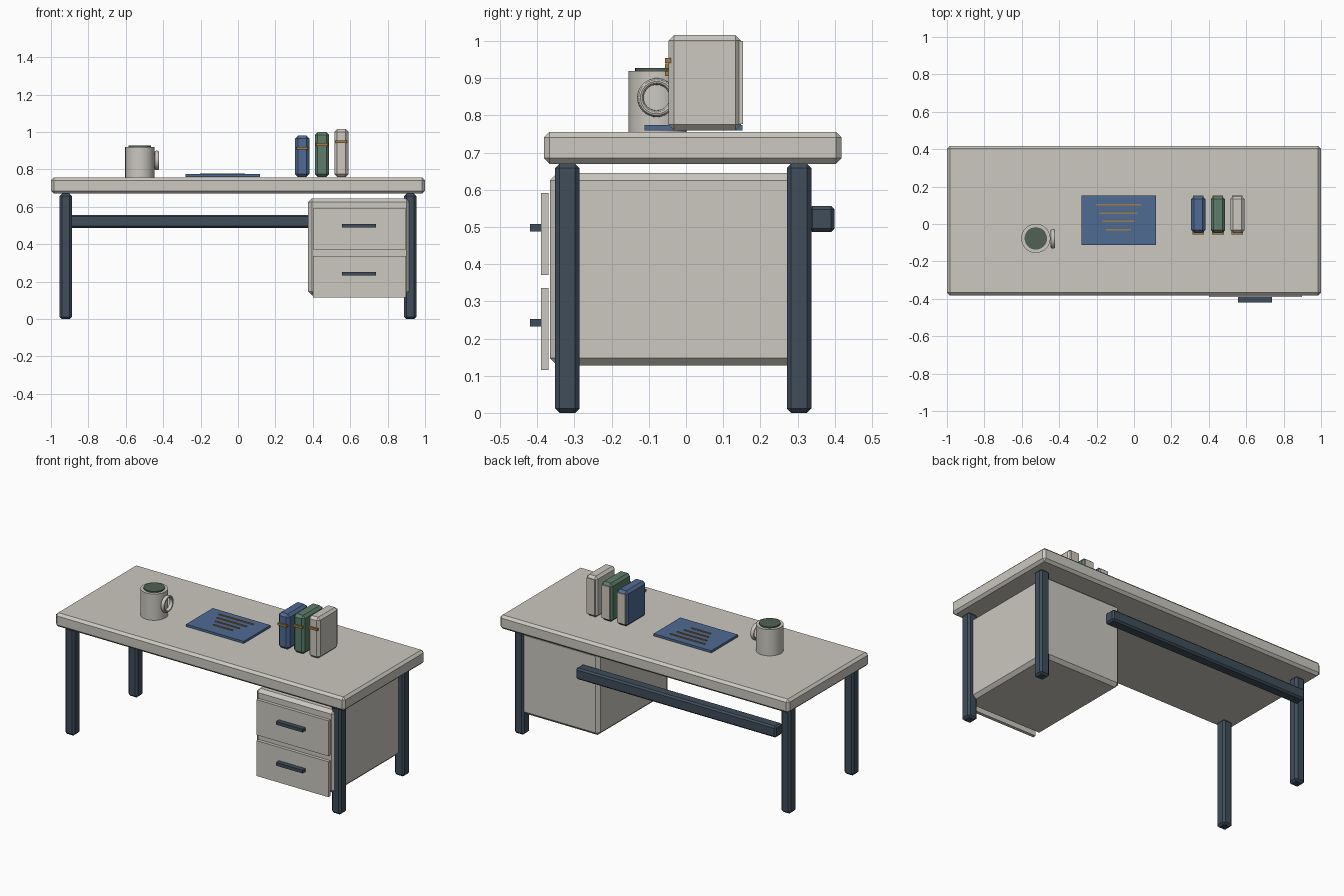
import bpy
from math import pi

if "Cube" in bpy.data.objects:
    bpy.data.objects.remove(bpy.data.objects["Cube"])


def material(name, rgb):
    m = bpy.data.materials.new(name)
    m.diffuse_color = (*rgb, 1)
    m.use_nodes = True
    m.node_tree.nodes["Principled BSDF"].inputs["Base Color"].default_value = m.diffuse_color
    return m


CREAM = material("warm_cream", (0.60, 0.58, 0.53))
PAPER = material("paper", (0.62, 0.58, 0.50))
SLATE = material("slate", (0.05, 0.075, 0.105))
BLUE = material("blue", (0.08, 0.145, 0.29))
GREEN = material("green", (0.11, 0.21, 0.15))
DARK = material("dark_green", (0.08, 0.12, 0.09))
OCHRE = material("ochre", (0.38, 0.20, 0.06))


def box(name, x, y, z, mat, bevel=0):
    """Box from (min, max) ranges, with an optional flat chamfer."""
    ranges = (x, y, z)
    bpy.ops.mesh.primitive_cube_add(size=1, location=[(a + b) / 2 for a, b in ranges])
    ob = bpy.context.object
    ob.name = name
    ob.scale = [b - a for a, b in ranges]
    bpy.ops.object.transform_apply(location=False, rotation=False, scale=True)
    ob.data.materials.append(mat)
    if bevel:
        mod = ob.modifiers.new("chamfer", 'BEVEL')
        mod.width = bevel
        mod.segments = 1
    return ob


def cylinder(name, x, y, z, r, mat):
    bpy.ops.mesh.primitive_cylinder_add(vertices=32, radius=r, depth=z[1] - z[0],
                                        location=(x, y, (z[0] + z[1]) / 2))
    ob = bpy.context.object
    ob.name = name
    ob.data.materials.append(mat)
    bpy.ops.object.shade_smooth_by_angle()


# Desk top and legs
box("desk_top", (-1, 1), (-0.382, 0.418), (0.67, 0.756), CREAM, 0.015)
for side, sx in (("left", -0.921), ("right", 0.921)):
    for end, sy in (("front", -0.319), ("back", 0.304)):
        box(f"{end}_{side}_leg", (sx - 0.033, sx + 0.033), (sy - 0.033, sy + 0.033),
            (0, 0.67), SLATE, 0.012)

# Rear stretcher beam
box("back_beam", (-0.90, 0.485), (0.33, 0.40), (0.486, 0.557), SLATE, 0.01)

# Drawer cabinet
box("cabinet", (0.375, 0.921), (-0.366, 0.328), (0.127, 0.645), CREAM, 0.02)
for label, z in (("lower", 0.115), ("upper", 0.371)):
    box(f"{label}_drawer_front", (0.40, 0.897), (-0.39, -0.37), (z, z + 0.221), CREAM)
    box(f"{label}_drawer_handle", (0.556, 0.739), (-0.419, -0.388),
        (z + 0.117, z + 0.137), SLATE)

# Mug with drink and ring handle
cylinder("mug", -0.525, -0.077, (0.756, 0.92), 0.078, CREAM)
cylinder("drink", -0.525, -0.077, (0.91, 0.928), 0.06, DARK)
bpy.ops.mesh.primitive_torus_add(major_segments=32, minor_segments=12, major_radius=0.0435,
                                 minor_radius=0.009, location=(-0.434, -0.079, 0.848),
                                 rotation=(0, pi / 2, 0))
ring = bpy.context.object
ring.name = "mug_handle"
ring.scale.z = 1.4
ring.data.materials.append(CREAM)
bpy.ops.object.shade_smooth_by_angle()

# Notepad with ruled strips
box("notepad", (-0.281, 0.118), (-0.112, 0.152), (0.76, 0.774), BLUE)
for i in range(4):
    half = 0.12 - i * 0.0177
    y = 0.102 - i * 0.044
    box(f"notepad_strip_{i + 1}", (-0.083 - half, -0.083 + half), (y - 0.004, y + 0.004),
        (0.772, 0.779), OCHRE)

# Upright books with pages and spine bands
books = (("blue", 0.343, 0.98, 0.913, BLUE), ("green", 0.449, 1.0, 0.933, GREEN),
         ("cream", 0.553, 1.016, 0.948, CREAM))
for label, x, top, band, mat in books:
    box(f"{label}_book", (x - 0.038, x + 0.038), (-0.047, 0.148), (0.76, top), mat, 0.015)
    box(f"{label}_book_pages", (x - 0.028, x + 0.028), (0.10, 0.153),
        (0.777, top - 0.016), PAPER)
    box(f"{label}_book_band", (x - 0.031, x + 0.031), (-0.056, -0.04),
        (band - 0.007, band + 0.007), OCHRE)
